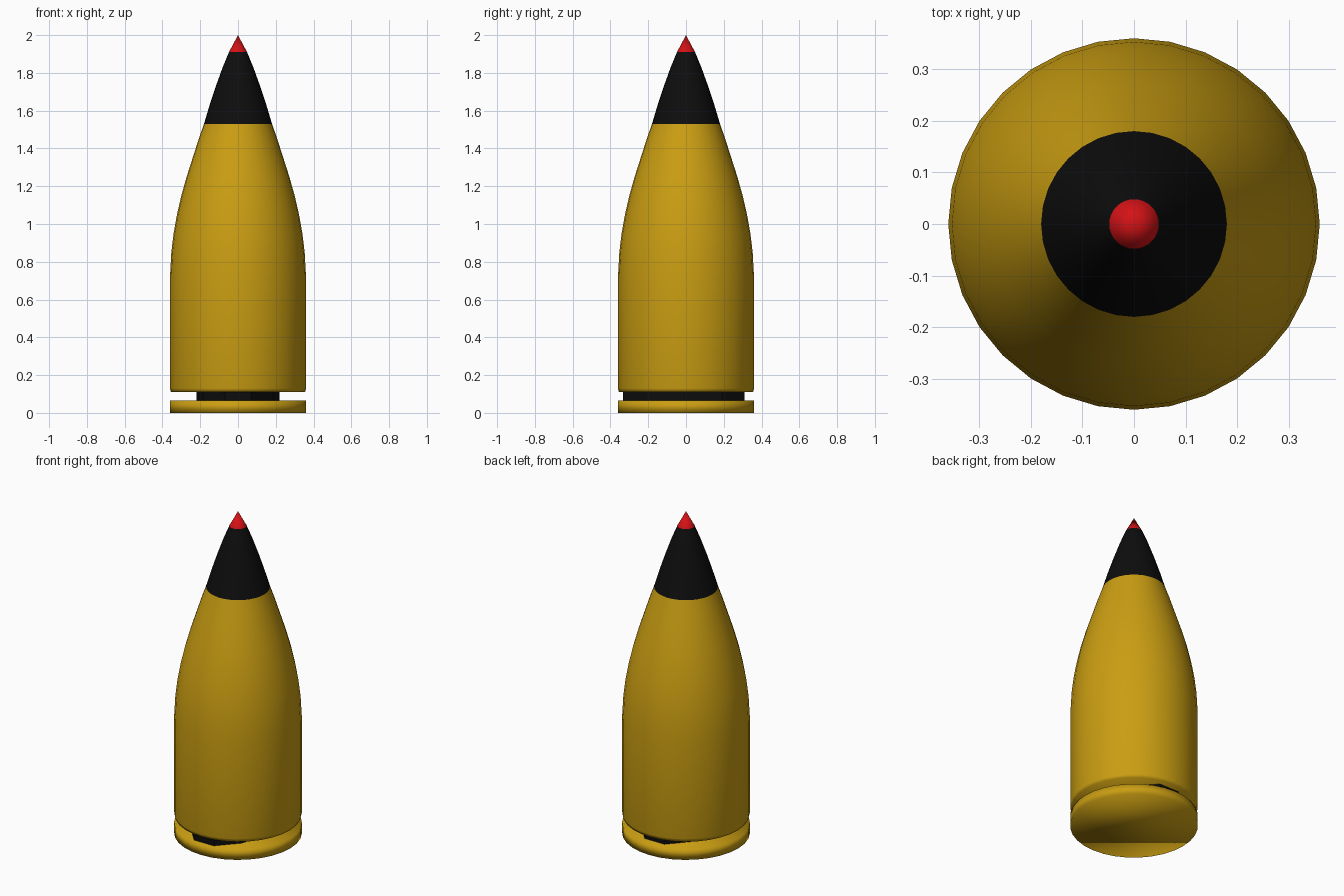
import bpy, bmesh, math

cube = bpy.data.objects.get("Cube")
if cube:
    bpy.data.objects.remove(cube, do_unlink=True)


def make_material(name, rgb):
    mat = bpy.data.materials.new(name)
    mat.use_nodes = True
    color = (*rgb, 1.0)
    mat.diffuse_color = color
    for node in mat.node_tree.nodes:
        if node.type == "BSDF_PRINCIPLED":
            node.inputs["Base Color"].default_value = color
            node.inputs["Roughness"].default_value = 0.6
    return mat


brass = make_material("brass", (0.59, 0.34, 0.006))
black = make_material("black", (0.004, 0.004, 0.004))
red = make_material("red", (0.65, 0.006, 0.008))


def lathe(name, profile, sides, materials, scale=(1, 1), offset_y=0.0, smooth=True):
    """Stack rings of (radius, height), closing the ends; radius 0 makes a point."""
    bm = bmesh.new()
    rings = []
    for radius, z in profile:
        if radius == 0:
            rings.append([bm.verts.new((0, offset_y, z))])
            continue
        angles = [math.tau * i / sides for i in range(sides)]
        rings.append([bm.verts.new((radius * scale[0] * math.cos(a),
                                    radius * scale[1] * math.sin(a) + offset_y, z))
                      for a in angles])
    for low, high in zip(rings, rings[1:]):
        for i in range(sides):
            j = (i + 1) % sides
            if len(high) == 1:
                bm.faces.new((low[i], low[j], high[0]))
            else:
                bm.faces.new((low[i], low[j], high[j], high[i]))
    bm.faces.new(rings[0][::-1])
    if len(rings[-1]) > 1:
        bm.faces.new(rings[-1])
    for face in bm.faces:
        face.smooth = smooth
    mesh = bpy.data.meshes.new(name)
    bm.to_mesh(mesh)
    bm.free()
    for mat in materials:
        mesh.materials.append(mat)
    obj = bpy.data.objects.new(name, mesh)
    bpy.context.collection.objects.link(obj)
    return obj


# Pointed shell body, coloured in bands by height
BAND_START, TIP_START = 1.53, 1.91
shell = lathe("shell_body", [
    (0.355, 0.11), (0.36, 0.13), (0.36, 0.72), (0.353, 0.85), (0.341, 0.95),
    (0.323, 1.05), (0.3, 1.15), (0.272, 1.25), (0.24, 1.35), (0.208, 1.45),
    (0.18, BAND_START), (0.15, 1.63), (0.117, 1.73), (0.081, 1.83),
    (0.048, TIP_START), (0, 2.0)], 32, [brass, black, red])
for face in shell.data.polygons:
    z = face.center.z
    face.material_index = 2 if z > TIP_START else 1 if z > BAND_START else 0

# Oval neck in the groove
lathe("groove_neck", [(1, 0.05), (1, 0.125)], 10, [black],
      scale=(0.22, 0.338), offset_y=-0.013, smooth=False)

# Base rim
lathe("base_rim", [(0.36, 0.0), (0.36, 0.065)], 32, [brass])
